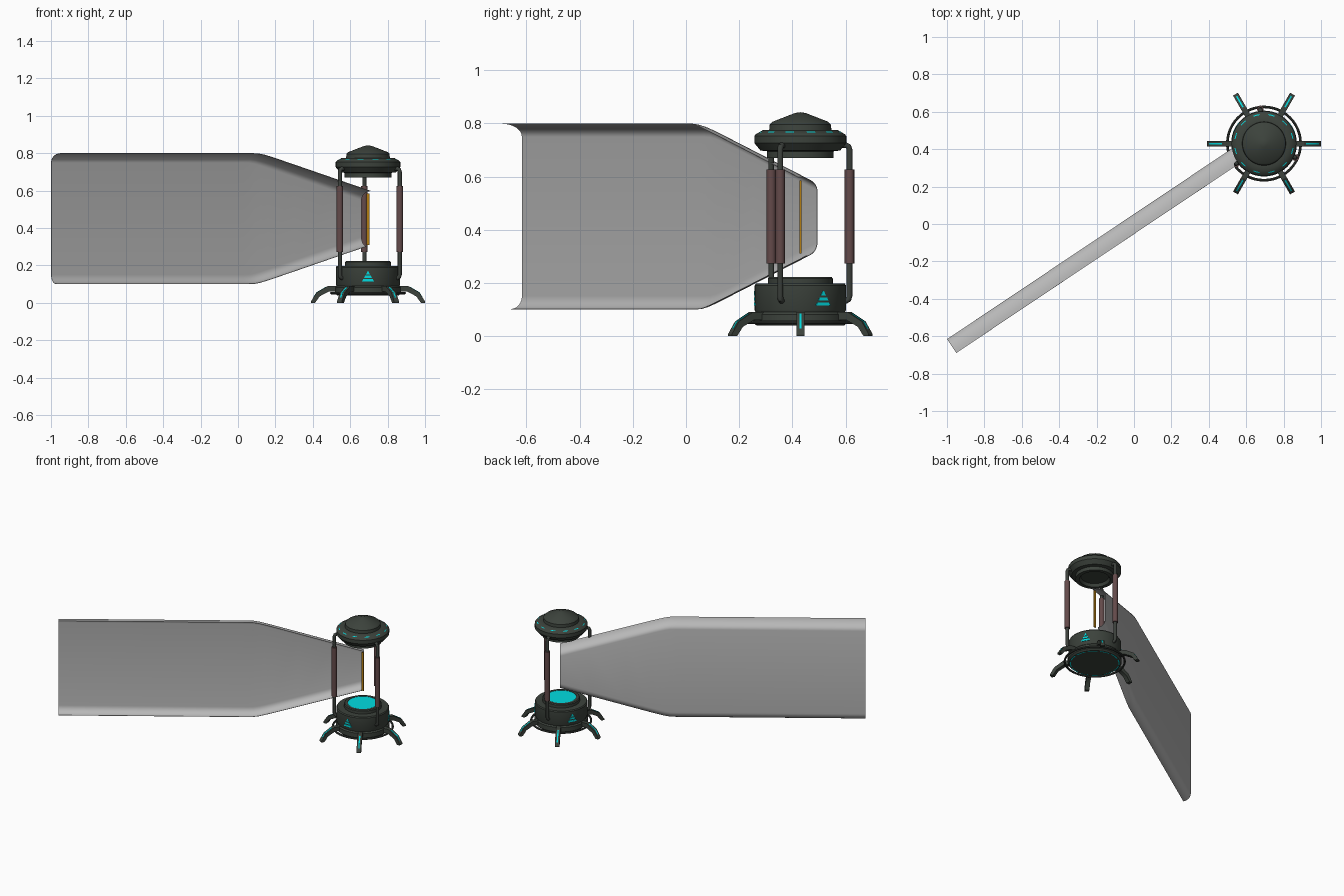
import bpy, bmesh, math
from mathutils import Vector, Matrix

if "Cube" in bpy.data.objects:
    bpy.data.objects.remove(bpy.data.objects["Cube"])

CX, CY = 0.695, 0.43          # axis of the projector device


def mat(name, rgb):
    m = bpy.data.materials.new(name)
    m.diffuse_color = (*rgb, 1)
    m.use_nodes = True
    m.node_tree.nodes["Principled BSDF"].inputs["Base Color"].default_value = m.diffuse_color
    return m


BODY = mat("dark green grey", (0.045, 0.055, 0.045))
PIPE = mat("dark pipe", (0.045, 0.052, 0.045))
BROWN = mat("brown sleeve", (0.125, 0.068, 0.068))
CYAN = mat("cyan light", (0.0, 0.72, 0.75))
GOLD = mat("gold", (0.45, 0.20, 0.005))
SHEET = mat("grey sheet", (0.48, 0.48, 0.48))


def smooth(ob, angle):
    bpy.ops.object.select_all(action='DESELECT')
    ob.select_set(True)
    bpy.context.view_layer.objects.active = ob
    bpy.ops.object.shade_smooth_by_angle(angle=math.radians(angle))


def make(name, verts, faces, material, angle=30):
    me = bpy.data.meshes.new(name)
    me.from_pydata([tuple(v) for v in verts], [], faces)
    bm = bmesh.new()
    bm.from_mesh(me)
    bmesh.ops.remove_doubles(bm, verts=bm.verts, dist=1e-5)
    bmesh.ops.recalc_face_normals(bm, faces=bm.faces)
    bm.to_mesh(me)
    bm.free()
    me.materials.append(material)
    ob = bpy.data.objects.new(name, me)
    bpy.context.collection.objects.link(ob)
    smooth(ob, angle)
    return ob


def lathe(name, prof, material, a0=0, a1=360, segs=48):
    """Spin an (r, z) profile around the device axis."""
    verts, faces, n = [], [], len(prof)
    for i in range(segs + 1):
        a = math.radians(a0 + (a1 - a0) * i / segs)
        verts += [(CX + r * math.cos(a), CY + r * math.sin(a), z) for r, z in prof]
    for i in range(segs):
        for j in range(n - 1):
            p, q = i * n + j, (i + 1) * n + j
            if prof[j][0] == 0:
                faces.append((p, q + 1, p + 1))
            elif prof[j + 1][0] == 0:
                faces.append((p, q, p + 1))
            else:
                faces.append((p, q, q + 1, p + 1))
    return make(name, verts, faces, material)


def radial(pts, deg):
    """Turn (radius, sideways, z) points to a direction around the axis."""
    m = Matrix.Translation((CX, CY, 0)) @ Matrix.Rotation(math.radians(deg), 4, 'Z')
    return [m @ Vector(p) for p in pts]


def prism(name, outline, half, deg, material):
    """Extrude an (r, z) outline sideways by +-half."""
    n = len(outline)
    pts = [(r, -half, z) for r, z in outline] + [(r, half, z) for r, z in outline]
    faces = [tuple(range(n)), tuple(range(n, 2 * n))]
    faces += [(i, (i + 1) % n, (i + 1) % n + n, i + n) for i in range(n)]
    return make(name, radial(pts, deg), faces, material)


def tube(name, path, rad, deg, material, sides=16):
    """Sweep a circle along an (r, z) path."""
    pts, faces = [], []
    for i, (r, z) in enumerate(path):
        a, b = path[max(i - 1, 0)], path[min(i + 1, len(path) - 1)]
        t = Vector((b[0] - a[0], b[1] - a[1])).normalized()
        for k in range(sides):
            w = 2 * math.pi * k / sides
            c, s = rad * math.cos(w), rad * math.sin(w)
            pts.append((r - t.y * c, s, z + t.x * c))
    for i in range(len(path) - 1):
        for k in range(sides):
            p, q = i * sides + k, i * sides + (k + 1) % sides
            faces.append((p, q, q + sides, p + sides))
    faces += [tuple(range(sides)), tuple(range(len(pts) - sides, len(pts)))]
    return make(name, radial(pts, deg), faces, material)


# Base drum with raised emitter rim
lathe("base_drum", [(0, .04), (.165, .04), (.176, .05), (.176, .082), (.168, .09), (.172, .098),
                    (.172, .19), (.167, .197), (.122, .197), (.122, .217), (.117, .223),
                    (.1, .223), (.1, .219), (0, .219)], BODY)
lathe("emitter_disc", [(.098, .219), (.098, .222), (0, .222)], CYAN)

# Ring linking the legs
lathe("leg_ring", [(.196 + .007 * math.cos(k * math.pi / 4), .052 + .007 * math.sin(k * math.pi / 4))
                   for k in range(9)], PIPE)

# Domed cap with recessed underside
lathe("cap", [(0, .842), (.02, .839), (.105, .806), (.115, .796), (.117, .775), (.14, .775),
              (.168, .759), (.173, .752), (.173, .726), (.15, .698), (.125, .695), (.125, .67),
              (.1, .67), (.09, .69), (0, .69)], BODY)

# Light dashes on the cap bevel and under the base
for k in range(12):
    a = 15 + 30 * k
    lathe(f"cap_light_{k}", [(.154, .7685), (.159, .7657)], CYAN, a - 6, a + 6, 4)
    lathe(f"under_light_{k}", [(.155, .0385), (.163, .0385)], CYAN, a - 12, a + 12, 4)

# Six splayed legs with light strips
leg = [(.15, .09), (.215, .09), (.275, .055), (.305, .008), (.305, 0), (.283, 0),
       (.258, .035), (.21, .06), (.15, .06)]
for k in range(6):
    prism(f"leg_{k}", leg, .015, 60 * k, BODY)
    prism(f"leg_light_{k}", [(.2255, .0857), (.2755, .0565), (.293, .029), (.291, .026),
                             (.274, .054), (.225, .083)], .004, 60 * k, CYAN)

# Three posts: bent pipe with a thick sleeve
R = .186
pipe = [(.15, .718), (.172, .718), (.182, .713), (R, .702), (R, .15),
        (.182, .138), (.174, .133), (.155, .132)]
for k in range(3):
    a = 96 + 120 * k
    tube(f"post_pipe_{k}", pipe, .011, a, PIPE)
    tube(f"post_sleeve_{k}", [(R, .272), (R, .626)], .018, a, BROWN)

# Slatted lights on the drum side
for k in range(3):
    for i, (w0, w1, z0, z1) in enumerate(((.031, .025, .115, .127), (.021, .016, .134, .145),
                                          (.011, .002, .152, .17))):
        pts = [(r, y, z) for r in (.168, .1745) for y, z in ((-w0, z0), (w0, z0), (w1, z1), (-w1, z1))]
        make(f"drum_light_{k}_{i}", radial(pts, 30 + 120 * k),
             [(0, 1, 2, 3), (4, 5, 6, 7), (0, 1, 5, 4), (1, 2, 6, 5), (2, 3, 7, 6), (3, 0, 4, 7)], CYAN)

# Thin gold bar in the middle of the device
bar = [(x, y, z) for x in (-.008, .008) for y in (-.004, .004) for z in (.31, .585)]
make("gold_bar", radial(bar, 0), [(0, 1, 3, 2), (4, 5, 7, 6), (0, 1, 5, 4),
                                  (2, 3, 7, 6), (0, 2, 6, 4), (1, 3, 7, 5)], GOLD)

# Long sheet: flared channel section lofted along a slanted line, tapering to the device
stations = [(-.999, .349), (-.9, .349), (-.5, .349), (0, .349), (.03, .349), (.06, .348),
            (.09, .342), (.12, .333), (.16, .32), (.3, .272), (.5, .203), (.66, .148)]
normal = Vector((.556, -.831, 0))
verts, faces = [], []
for x, h in stations:
    origin = Vector((x, -.617 + (x + 1) * .669, .45))
    curve = [t * math.pi / 16 for t in range(9)]
    sec = [(.05 * (1 - math.cos(t)), -(h - .05) - .05 * math.sin(t)) for t in reversed(curve)]
    sec += [(.088 * (1 - math.cos(t)), h - .05 + .05 * math.sin(t)) for t in curve]
    verts += [origin + normal * o + Vector((0, 0, v)) for o, v in sec]
n = len(verts) // len(stations)
for i in range(len(stations) - 1):
    faces += [(i * n + j, i * n + j + 1, (i + 1) * n + j + 1, (i + 1) * n + j) for j in range(n - 1)]
sheet = make("sheet", verts, faces, SHEET, 40)
sol = sheet.modifiers.new("thickness", 'SOLIDIFY')
sol.thickness = .002
sol.offset = 0
bpy.ops.object.modifier_apply(modifier=sol.name)
smooth(sheet, 40)               # keep the thin rim sharp
